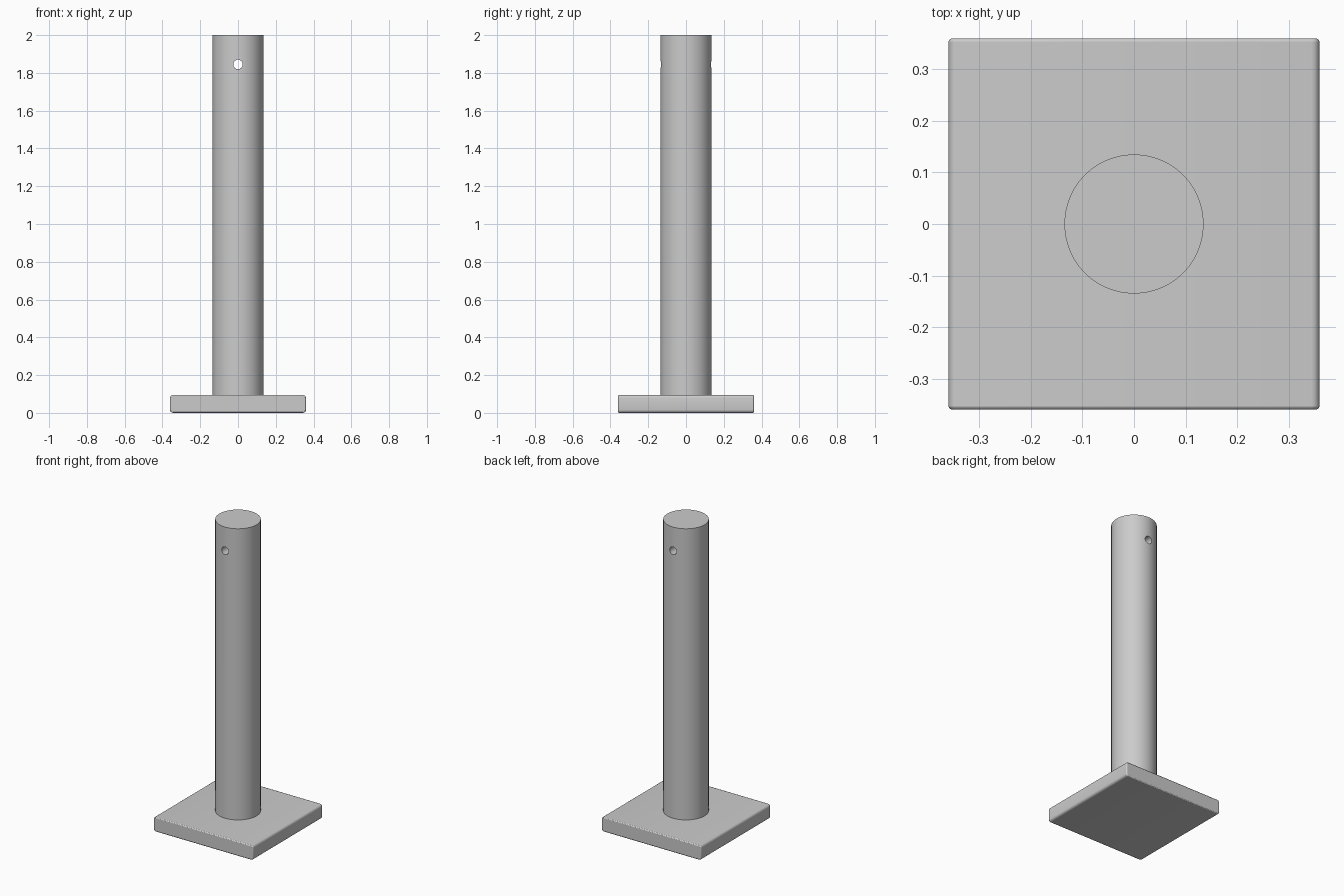
import bpy
import bmesh
from math import radians

if "Cube" in bpy.data.objects:
    bpy.data.objects.remove(bpy.data.objects["Cube"], do_unlink=True)

HALF, PLATE_H, TOP = 0.36, 0.095, 2.0
POST_R, HOLE_R, HOLE_Z = 0.135, 0.025, 1.845

grey = bpy.data.materials.new("light_grey")
grey.use_nodes = True
grey.diffuse_color = (0.6, 0.6, 0.6, 1)
grey.node_tree.nodes["Principled BSDF"].inputs["Base Color"].default_value = (0.6, 0.6, 0.6, 1)


def cylinder(name, radius, depth, location, rotation=(0, 0, 0), sides=96):
    bpy.ops.mesh.primitive_cylinder_add(vertices=sides, radius=radius, depth=depth,
                                        location=location, rotation=rotation)
    obj = bpy.context.object
    obj.name = name
    obj.data.materials.append(grey)
    return obj


def smooth(obj):
    bpy.ops.object.select_all(action='DESELECT')
    obj.select_set(True)
    bpy.context.view_layer.objects.active = obj
    bpy.ops.object.shade_smooth_by_angle(angle=radians(35))


# Square base plate: rounded long edges, finely eased rims at front and back
bpy.ops.mesh.primitive_cube_add(size=1, location=(0, 0, PLATE_H / 2))
plate = bpy.context.object
plate.name = "base_plate"
plate.data.materials.append(grey)
bm = bmesh.new()
bm.from_mesh(plate.data)
bmesh.ops.scale(bm, vec=(2 * HALF, 2 * HALF, PLATE_H), verts=bm.verts)
long_edges = [e for e in bm.edges if abs(e.verts[0].co.y - e.verts[1].co.y) > HALF]
bmesh.ops.bevel(bm, geom=long_edges, offset=0.016, segments=4, profile=0.5, affect='EDGES')
bm.to_mesh(plate.data)
bm.free()
rim = plate.modifiers.new("eased_rim", 'BEVEL')
rim.width = 0.006
rim.segments = 2
rim.limit_method = 'ANGLE'
rim.angle_limit = radians(60)
smooth(plate)

# Round post standing on the plate
post = cylinder("post", POST_R, TOP - PLATE_H, (0, 0, (TOP + PLATE_H) / 2))

# Pin hole drilled front to back near the top
drill = cylinder("pin_hole_cutter", HOLE_R, 4 * POST_R, (0, 0, HOLE_Z),
                 (radians(90), 0, 0), sides=32)
drill.hide_render = True
drill.hide_set(True)
cut = post.modifiers.new("pin_hole", 'BOOLEAN')
cut.operation = 'DIFFERENCE'
cut.solver = 'EXACT'
cut.object = drill
smooth(post)
